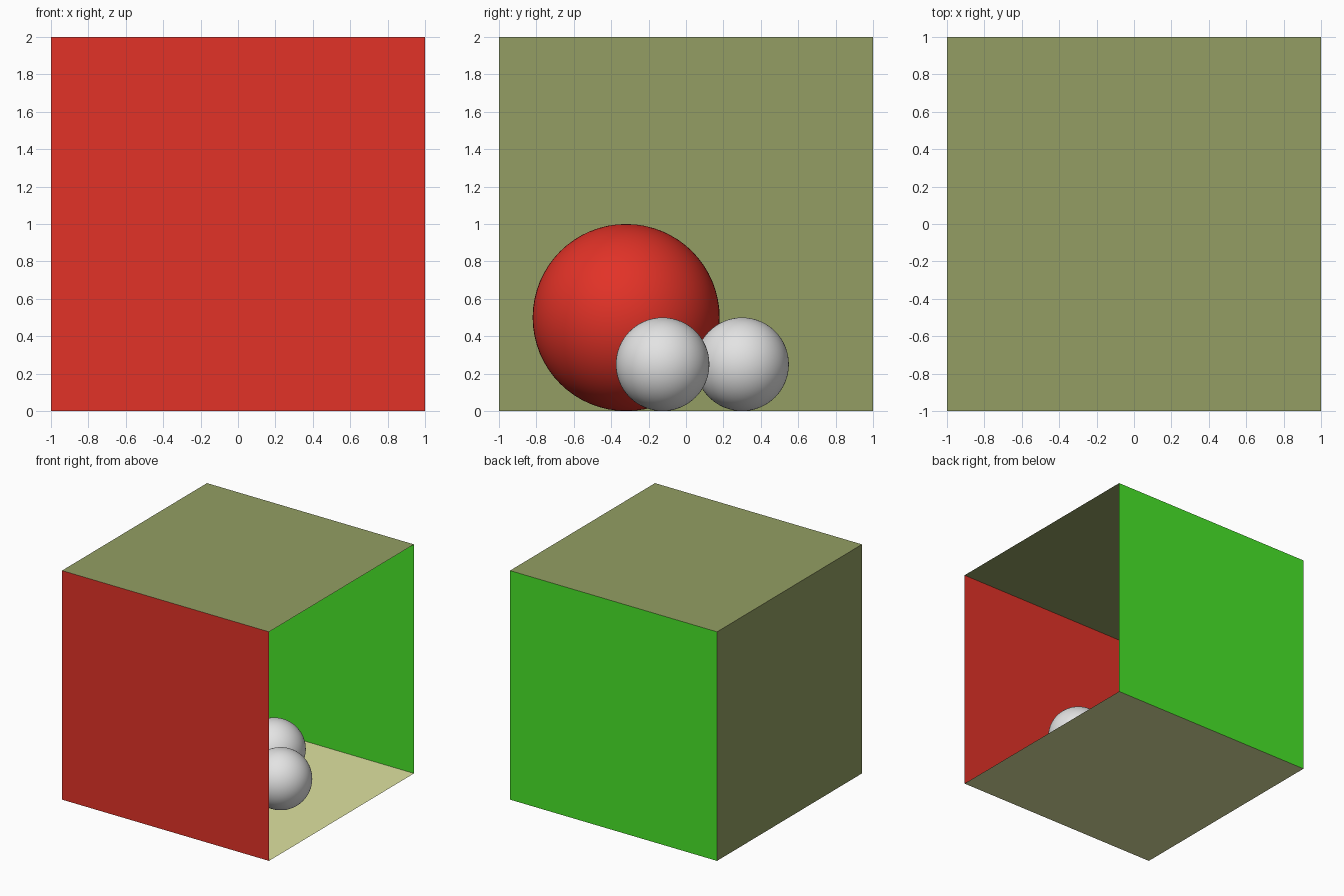
import bpy
from math import pi

if "Cube" in bpy.data.objects:
    bpy.data.objects.remove(bpy.data.objects["Cube"])


def material(name, rgb):
    # 8-bit display colour to linear
    lin = [((c / 255 + 0.055) / 1.055) ** 2.4 for c in rgb]
    m = bpy.data.materials.new(name)
    m.diffuse_color = (*lin, 1)
    m.use_nodes = True
    m.node_tree.nodes["Principled BSDF"].inputs["Base Color"].default_value = m.diffuse_color
    return m


red = material("red", (226, 50, 39))
green = material("green", (72, 229, 41))
olive = material("olive", (147, 158, 99))
cream = material("cream", (222, 226, 160))
white = material("white", (227, 227, 227))


def finish(name, mat):
    ob = bpy.context.object
    ob.name = name
    ob.data.materials.append(mat)
    return ob


def panel(name, loc, rot, mat):
    bpy.ops.mesh.primitive_plane_add(size=2, location=loc, rotation=rot)
    finish(name, mat)


def ball(name, x, y, radius, mat):
    bpy.ops.mesh.primitive_uv_sphere_add(segments=64, ring_count=32, radius=radius,
                                         location=(x, y, radius))
    finish(name, mat)
    bpy.ops.object.shade_smooth()


# Room: five single-sheet panels facing inward, open on the right side
panel("floor", (0, 0, 0), (0, 0, 0), cream)
panel("ceiling", (0, 0, 2), (pi, 0, 0), olive)
panel("left_wall", (-1, 0, 1), (0, pi / 2, 0), olive)
panel("front_wall", (0, -1, 1), (-pi / 2, 0, 0), red)
panel("back_wall", (0, 1, 1), (pi / 2, 0, 0), green)

# Balls resting on the floor
ball("large_ball", -0.40, -0.32, 0.5, red)
ball("small_ball_near", 0.50, -0.125, 0.25, white)
ball("small_ball_far", 0.14, 0.30, 0.25, white)
